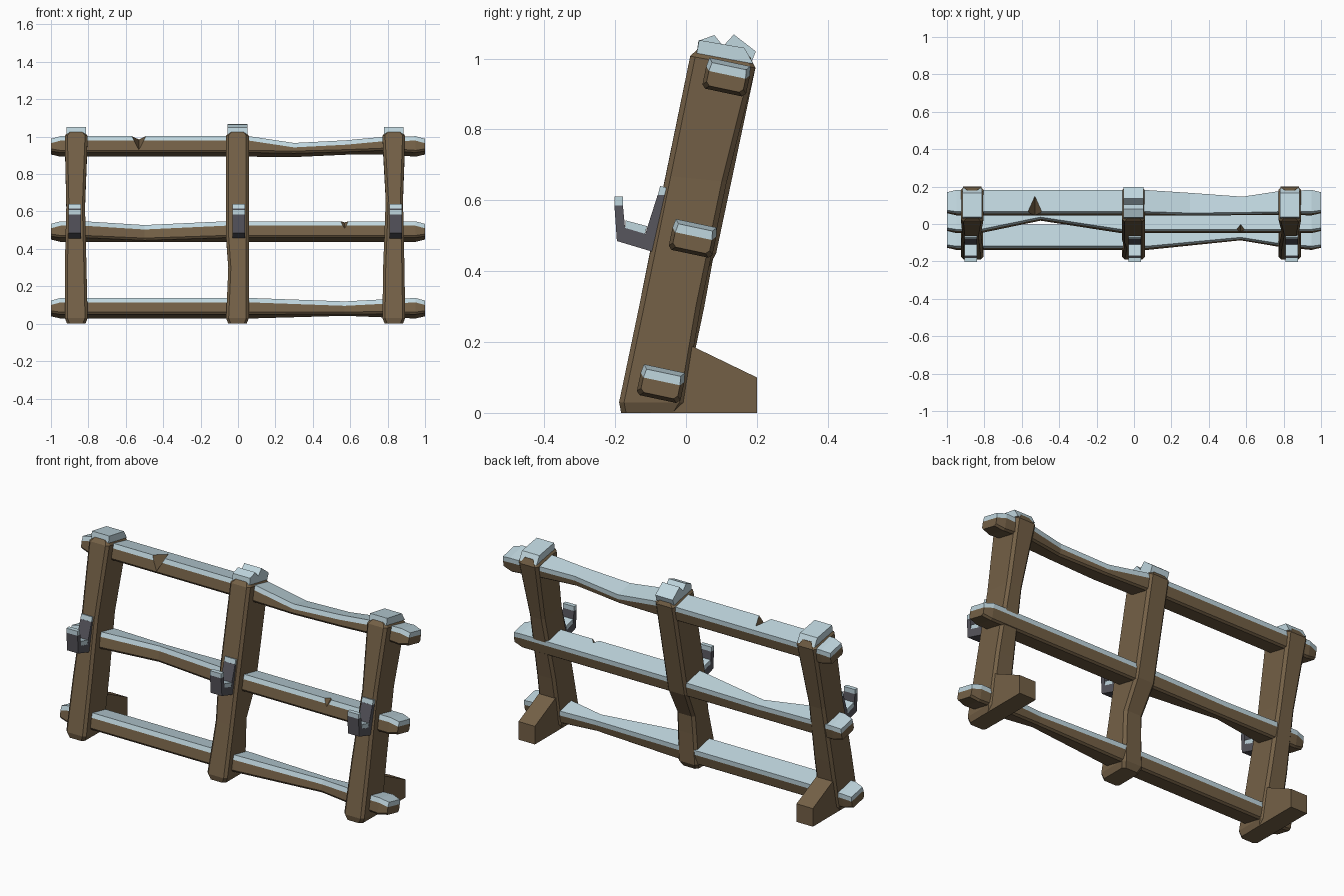
import bpy, bmesh, math
from mathutils import Vector

if "Cube" in bpy.data.objects:
    bpy.data.objects.remove(bpy.data.objects["Cube"])


def material(name, rgb):
    m = bpy.data.materials.new(name)
    m.diffuse_color = (*rgb, 1)
    m.use_nodes = True
    m.node_tree.nodes["Principled BSDF"].inputs["Base Color"].default_value = m.diffuse_color
    return m


WOOD = material("brown wood", (0.175, 0.118, 0.062))
SNOW = material("pale snow", (0.53, 0.68, 0.74))
METAL = material("dark metal", (0.095, 0.092, 0.11))
LEAN = math.radians(12)
SN, CS = math.sin(LEAN), math.cos(LEAN)


def make(name, verts, faces, mats, index=None):
    me = bpy.data.meshes.new(name)
    me.from_pydata(verts, [], faces)
    for m in mats:
        me.materials.append(m)
    if index:
        for p, i in zip(me.polygons, index):
            p.material_index = i
    bm = bmesh.new()
    bm.from_mesh(me)
    bmesh.ops.recalc_face_normals(bm, faces=bm.faces)
    bm.to_mesh(me)
    bm.free()
    ob = bpy.data.objects.new(name, me)
    bpy.context.collection.objects.link(ob)
    return ob


def loft(name, rings, caps, mats, snow_sides=(), cap_mats=(0,)):
    n = len(rings[0])
    verts = [p for r in rings for p in r]
    faces, index = [], []
    for k in range(len(rings) - 1):
        for i in range(n):
            j = (i + 1) % n
            faces.append((k * n + i, k * n + j, k * n + n + j, k * n + n + i))
            index.append(1 if i in snow_sides else 0)
    for base in (0, (len(rings) - 1) * n):
        for cap, m in zip(caps, cap_mats):
            faces.append([base + i for i in cap])
            index.append(m)
    return make(name, verts, faces, mats, index)


def extrude(name, profile, x, half, mat):
    rings = [[(x + s * half, y, z) for y, z in profile] for s in (-1, 1)]
    return loft(name, rings, [range(len(profile))], [mat])


# Rails: snow-topped beams; stations are (x, front dent, back dent, top sag, bottom rise)
def rail(name, cy, cz, dents):
    stations = [(-1, .01, .01, .012, .01), (-.95, 0, 0, 0, 0), (.95, 0, 0, 0, 0), (1, .01, .01, .012, .01)]
    rings = []
    for x, f, b, t, l in sorted(stations + dents):
        v0, v1, u0, u1, c = -.063 + f, .063 - b, -.044 + l, .044 - t, .01
        s = u1 - .025
        sec = [(v0 + c, u0), (v1 - c, u0), (v1, u0 + c), (v1, s),
               (v1 - .004, u1), (v0 + .004, u1), (v0, s), (v0, u0 + c)]
        rings.append([(x, cy + v * CS + u * SN, cz - v * SN + u * CS) for v, u in sec])
    return loft(name, rings, [(0, 1, 2, 3, 6, 7), (3, 4, 5, 6)], [WOOD, SNOW], (3, 4, 5), (0, 1))


flat = (0, 0, 0, 0)
top = rail("top_rail", .115, .947, [(.06, *flat), (.3, 0, .008, .037, -.004),
                                    (.58, 0, .032, .022, .004), (.78, 0, .005, .003, .012)])
mid = rail("middle_rail", .02, .492, [(-.82, *flat), (-.5, .068, 0, .006, 0), (-.07, *flat)])
low = rail("bottom_rail", -.07, .082, [(.07, *flat), (.57, .05, .012, .008, .012), (.78, .015, 0, .004, .006)])


# Splinter notches cut into the front top edge of two rails
def notch(target, x, y, z, half, depth, back):
    pts = [(x - half, y, z + .03), (x + half, y, z + .03), (x, y, z - depth), (x, y + back, z + .01)]
    cut = make("notch_cutter", pts, [(0, 1, 2), (0, 3, 1), (1, 3, 2), (2, 3, 0)], [WOOD])
    cut.hide_render = True
    cut.hide_viewport = True
    mod = target.modifiers.new("notch", 'BOOLEAN')
    mod.operation, mod.solver, mod.object = 'DIFFERENCE', 'EXACT', cut


notch(top, -.53, .03, 1.0, .065, .08, .165)
notch(mid, .57, -.07, .55, .07, .065, .09)


# Posts: leaning chamfered beams; stations are (z, left dent, right dent, back dent, inset, tilt)
def post(name, cx, dents):
    stations = [(0, 0, 0, 0, .012, 0), (.03, 0, 0, 0, 0, 0),
                (.99, 0, 0, 0, 0, -.18), (1.02, 0, 0, 0, .022, -.2)]
    rings = []
    for z, l, r, b, e, tilt in sorted(stations + dents):
        x0, x1 = -.061 + l + e, .061 - r - e
        y0, y1, c = -.092 + e, .092 - b - e, .014
        sec = [(x0 + c, y0), (x1 - c, y0), (x1, y0 + c), (x1, y1 - c),
               (x1 - c, y1), (x0 + c, y1), (x0, y1 - c), (x0, y0 + c)]
        rings.append([(cx + x, -.103 + .209 * z + y, z + tilt * y) for x, y in sec])
    return loft(name, rings, [range(8)], [WOOD])


POSTS = (-.865, -.003, .833)
post("left_post", POSTS[0], [(.3, 0, .006, 0, 0, 0), (.62, .008, .014, .01, 0, -.1)])
post("middle_post", POSTS[1], [(.2, .008, 0, .03, 0, 0), (.3, .012, 0, .045, 0, 0), (.46, 0, 0, 0, 0, -.1)])
post("right_post", POSTS[2], [(.3, .004, .004, .01, 0, 0), (.66, .018, .012, .012, 0, -.1)])

# Snow caps, the middle one cracked in two
CAP = [(.03, 1.015), (.037, 1.052), (.165, 1.03), (.19, .985)]
CRACKED = [(.03, 1.015), (.035, 1.05), (.08, 1.066), (.105, 1.035), (.135, 1.068), (.197, 1.02), (.183, .985)]
for x, side, prof in zip(POSTS, ("left", "middle", "right"), (CAP, CRACKED, CAP)):
    extrude(side + "_snow_cap", prof, x, .053, SNOW)

# Rear feet behind the two outer posts
FOOT = [(-.1, 0), (.2, 0), (.2, .1), (.02, .187), (-.01, .2), (-.08, .2)]
for x, side in ((POSTS[0], "left"), (POSTS[2], "right")):
    extrude(side + "_rear_foot", FOOT, x, .05, WOOD)

# Metal hooks on the post fronts, with snow on tips and in the cradle
HOOK = [(-.06, .445), (-.105, .458), (-.195, .485), (-.202, .585), (-.178, .585), (-.172, .522),
        (-.115, .505), (-.08, .615), (-.045, .615), (-.03, .58)]
TIPS = {"hook_tip_snow": [(-.202, .585), (-.202, .61), (-.178, .61), (-.178, .585)],
        "hook_cradle_snow": [(-.172, .52), (-.17, .543), (-.11, .527), (-.116, .503)],
        "hook_back_snow": [(-.08, .613), (-.073, .64), (-.052, .635), (-.052, .61)]}
for x in (-.873, .004, .843):
    extrude("hook", HOOK, x, .034, METAL)
    for name, prof in TIPS.items():
        extrude(name, prof, x, .034, SNOW)
